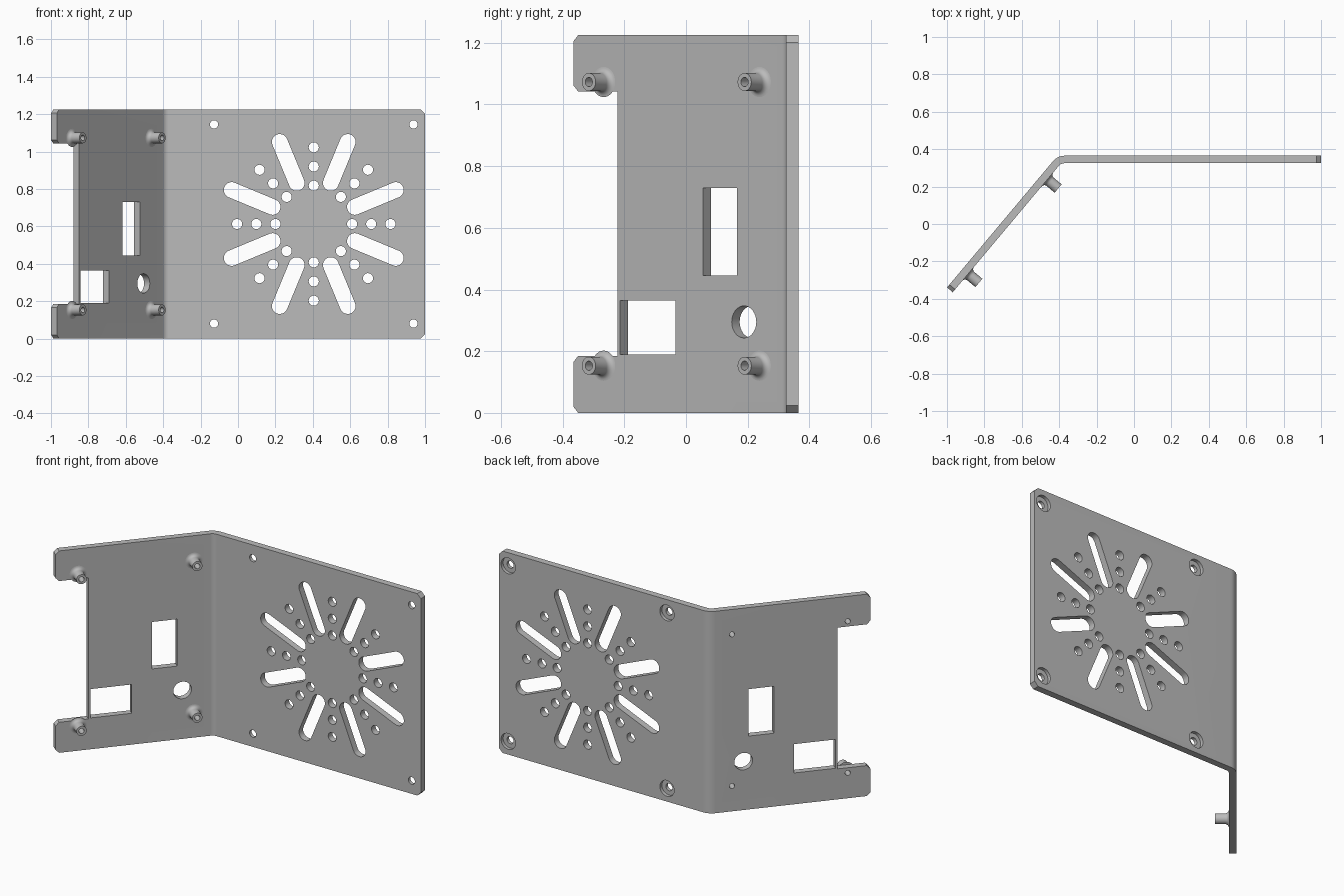
import bpy, bmesh, math
from mathutils import Matrix, Vector

if "Cube" in bpy.data.objects:
    bpy.data.objects.remove(bpy.data.objects["Cube"], do_unlink=True)

T = 0.04                      # sheet thickness
H = 1.225                     # sheet height
BEND = math.radians(50)
R_IN = 0.04                   # inside bend radius
Y_IN = 0.325                  # inner face of the flat panel
C, S = math.cos(BEND), math.sin(BEND)
END = Vector((-0.969, -0.365))                      # free inner edge of the wing
CORNER_X = END.x + (Y_IN - END.y) / S * C           # sharp inner corner

steel = bpy.data.materials.new("grey metal")
steel.diffuse_color = (0.5, 0.5, 0.5, 1)
steel.use_nodes = True
steel.node_tree.nodes["Principled BSDF"].inputs["Base Color"].default_value = (0.5, 0.5, 0.5, 1)


# Panel frames: local (along panel, out of the inner face, up)
def frame(origin, angle):
    c, s = math.cos(angle), math.sin(angle)
    return Matrix(((c, s, 0, origin[0]), (s, -c, 0, origin[1]), (0, 0, 1, 0), (0, 0, 0, 1)))


FLAT = frame((0, Y_IN), 0)
WING = frame(END, BEND)


def finish(bm, name, smooth=True):
    bmesh.ops.recalc_face_normals(bm, faces=bm.faces[:])
    me = bpy.data.meshes.new(name)
    bm.to_mesh(me)
    bm.free()
    me.materials.append(steel)
    ob = bpy.data.objects.new(name, me)
    bpy.context.collection.objects.link(ob)
    if smooth:
        shade(ob)
    return ob


def shade(ob):
    bpy.ops.object.select_all(action='DESELECT')
    ob.select_set(True)
    bpy.context.view_layer.objects.active = ob
    bpy.ops.object.shade_smooth_by_angle(angle=math.radians(30))


def prism(bm, lower, upper):
    """Solid between two matching outlines."""
    a = [bm.verts.new(p) for p in lower]
    b = [bm.verts.new(p) for p in upper]
    bm.faces.new(a)
    bm.faces.new(b)
    for i in range(len(a)):
        j = (i + 1) % len(a)
        bm.faces.new((a[i], a[j], b[j], b[i]))


def punch(bm, mat, outline, n0=-0.1, n1=0.06):
    """Cutter through a panel; outline is in (along, up)."""
    prism(bm, [mat @ Vector((u, n0, w)) for u, w in outline],
          [mat @ Vector((u, n1, w)) for u, w in outline])


def circle(u, w, r, n=32):
    return [(u + r * math.cos(2 * math.pi * i / n), w + r * math.sin(2 * math.pi * i / n))
            for i in range(n)]


def rect(u0, u1, w0, w1):
    return [(u0, w0), (u1, w0), (u1, w1), (u0, w1)]


def slot(cu, cw, angle, d0, d1, r, n=14):
    """Round-ended slot lying on a ray from a centre."""
    pts = []
    for d, start in ((d1, -math.pi / 2), (d0, math.pi / 2)):
        for i in range(n + 1):
            a = angle + start + math.pi * i / n
            pts.append((cu + d * math.cos(angle) + r * math.cos(a),
                        cw + d * math.sin(angle) + r * math.sin(a)))
    return pts


def cut(ob, bm, name):
    cutter = finish(bm, name, smooth=False)
    cutter.hide_render = True
    mod = ob.modifiers.new(name, 'BOOLEAN')
    mod.operation, mod.solver, mod.object = 'DIFFERENCE', 'EXACT', cutter
    bpy.ops.object.select_all(action='DESELECT')
    ob.select_set(True)
    bpy.context.view_layer.objects.active = ob
    bpy.ops.object.modifier_apply(modifier=mod.name)
    bpy.data.objects.remove(cutter, do_unlink=True)


# Bent sheet: plan outline with a concentric bend, extruded upwards
tangent = R_IN * math.tan(BEND / 2)
bend_c = Vector((CORNER_X + tangent, Y_IN - R_IN))


def bend_arc(r, n=10):
    return [bend_c + r * Vector((math.cos(a), math.sin(a)))
            for a in (math.pi / 2 + BEND * i / n for i in range(n + 1))]


plan = [Vector((1, Y_IN + T))] + bend_arc(R_IN + T)
plan += [END + T * Vector((-S, C)), END]
plan += bend_arc(R_IN)[::-1] + [Vector((1, Y_IN))]
bm = bmesh.new()
prism(bm, [(p.x, p.y, 0) for p in plan], [(p.x, p.y, H) for p in plan])
sheet = finish(bm, "bent_plate", smooth=False)

# Through cuts in the flat panel: hole rays, slots, corner holes, clipped corners
CU, CW = 0.405, H / 2
SCREWS = [(u, w) for u in (-0.128, 0.938) for w in (0.08, H - 0.08)]
bm = bmesh.new()
for k in range(8):
    a = k * math.pi / 4
    for d in (0.205, 0.307, 0.41):
        punch(bm, FLAT, circle(CU + d * math.cos(a), CW + d * math.sin(a), 0.027))
    punch(bm, FLAT, slot(CU, CW, a + math.pi / 8, 0.238, 0.475, 0.042))
for u, w in SCREWS:
    punch(bm, FLAT, circle(u, w, 0.022))
for w in (0, H):
    punch(bm, FLAT, circle(1, w, 0.024, 4))

# Through cuts in the wing: edge notch, windows, cable hole, standoff bores
POSTS = [(u, w) for u in (0.128, 0.787) for w in (0.153, 1.073)]
N0, N1, CH = 0.185, 1.042, 0.02
punch(bm, WING, [(-0.1, N0 - CH), (0, N0 - CH), (CH, N0), (0.187, N0),
                 (0.187, N1), (CH, N1), (0, N1 + CH), (-0.1, N1 + CH)])
punch(bm, WING, rect(0.198, 0.433, 0.19, 0.365))
punch(bm, WING, rect(0.548, 0.692, 0.445, 0.73))
punch(bm, WING, circle(0.722, 0.295, 0.052))
for u, w in POSTS:
    punch(bm, WING, circle(u, w, 0.015))
for w in (0, H):
    punch(bm, WING, circle(0, w, CH, 4))
cut(sheet, bm, "through_cutter")

# Counterbores on the back of the corner holes
bm = bmesh.new()
for u, w in SCREWS:
    punch(bm, FLAT, circle(u, w, 0.048), -0.1, -0.02)
cut(sheet, bm, "counterbore_cutter")
shade(sheet)

# Hollow standoffs with a flared foot, turned about the wing's normal
R, BORE, LEN, FIL, SEG = 0.029, 0.015, 0.075, 0.02, 32
profile = [(R + FIL - FIL * math.sin(a), FIL - FIL * math.cos(a))
           for a in (math.pi / 2 * i / 6 for i in range(7))]
profile += [(R, LEN), (BORE, LEN), (BORE, 0)]
for (u, w), name in zip(POSTS, ("outer_lower", "outer_upper", "inner_lower", "inner_upper")):
    bm = bmesh.new()
    rings = []
    for i in range(SEG):
        a = 2 * math.pi * i / SEG
        rings.append([bm.verts.new(WING @ Vector((u + r * math.cos(a), n, w + r * math.sin(a))))
                      for r, n in profile])
    for i in range(SEG):
        p, q = rings[i], rings[(i + 1) % SEG]
        for j in range(len(profile)):
            k = (j + 1) % len(profile)
            bm.faces.new((p[j], p[k], q[k], q[j]))
    finish(bm, "standoff_" + name)
